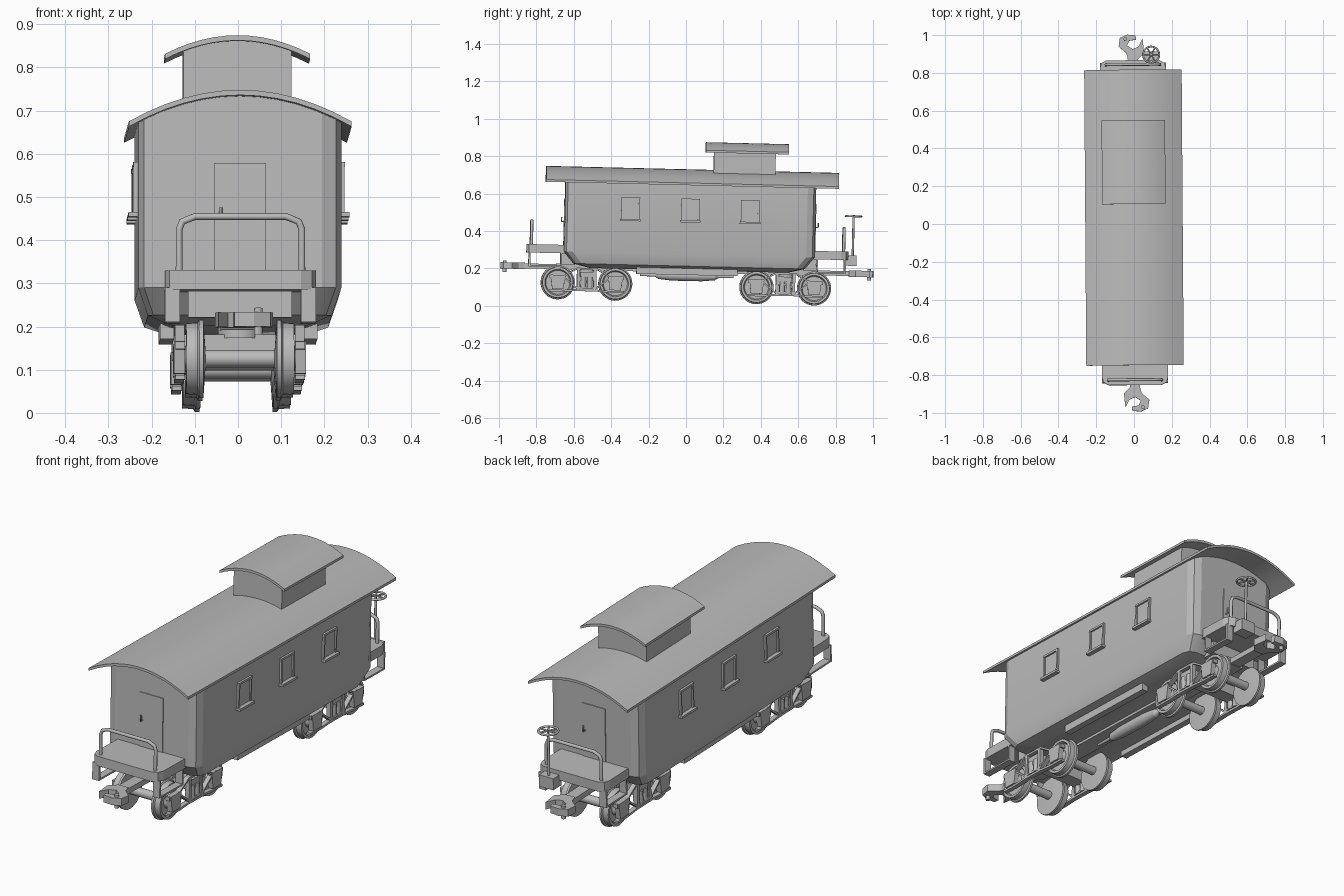
import bpy, bmesh
from math import sin, cos, pi
from mathutils import Matrix, Vector

cube = bpy.data.objects.get("Cube")
if cube:
    bpy.data.objects.remove(cube)

grey = bpy.data.materials.new("plain grey")
grey.use_nodes = True
grey.diffuse_color = (0.5, 0.5, 0.5, 1)
grey.node_tree.nodes["Principled BSDF"].inputs["Base Color"].default_value = (0.5, 0.5, 0.5, 1)

# The whole wagon leans slightly nose-up and is turned a touch
LEAN = Matrix.Rotation(0.007, 4, 'Z') @ Matrix.Rotation(-0.024, 4, 'X')
meshes = []


def add(name, data):
    ob = bpy.data.objects.new(name, data)
    bpy.context.scene.collection.objects.link(ob)
    data.materials.append(grey)
    ob.matrix_basis = LEAN
    return ob


def loft(name, rings, caps=True):
    """Skin closed rings of points, in order."""
    bm = bmesh.new()
    rows = [[bm.verts.new(p) for p in ring] for ring in rings]
    n = len(rows[0])
    for a, b in zip(rows, rows[1:]):
        for i in range(n):
            j = (i + 1) % n
            bm.faces.new((a[i], a[j], b[j], b[i]))
    if caps:
        bm.faces.new(rows[0])
        bm.faces.new(rows[-1])
    bmesh.ops.recalc_face_normals(bm, faces=bm.faces)
    me = bpy.data.meshes.new(name)
    bm.to_mesh(me)
    bm.free()
    meshes.append(add(name, me))


def box(name, x, y, z):
    """Box from three (low, high) ranges."""
    loft(name, [[(x[0], y[0], h), (x[1], y[0], h), (x[1], y[1], h), (x[0], y[1], h)] for h in z])


def lathe(name, centre, axis, profile, n=24):
    """Turn (radius, offset) pairs about the x, y or z axis."""
    c = Vector(centre)
    rings = []
    for r, t in profile:
        ring = []
        for i in range(n):
            p = Vector((t, r * cos(2 * pi * i / n), r * sin(2 * pi * i / n)))
            p = {'x': p, 'y': p.zxy, 'z': p.yzx}[axis]
            ring.append(c + p)
        rings.append(ring)
    loft(name, rings)


def tube(name, points, r, cyclic=False):
    cu = bpy.data.curves.new(name, 'CURVE')
    cu.dimensions = '3D'
    cu.bevel_depth = r
    cu.bevel_resolution = 2
    cu.use_fill_caps = True
    sp = cu.splines.new('POLY')
    sp.points.add(len(points) - 1)
    for q, p in zip(sp.points, points):
        q.co = (*p, 1)
    sp.use_cyclic_u = cyclic
    add(name, cu)


def spread(a, b, n):
    return [a + (b - a) * i / (n - 1) for i in range(n)]


def arched_roof(name, half, top, sag, thick, y0, y1):
    xs = spread(-half, half, 13)
    arc = [(x, top - sag * (x / half) ** 2) for x in xs]
    outline = arc + [(x, z - thick) for x, z in reversed(arc)]
    loft(name, [[(x, y, z) for x, z in outline] for y in (y0, y1)])


# Roofs
arched_roof("main_roof", 0.258, 0.73, 0.073, 0.012, -0.765, 0.80)
arched_roof("cupola_roof", 0.168, 0.877, 0.043, 0.012, 0.085, 0.53)


# Body with chamfered corners, tucked-in belly and arched top
def body_ring(z, dx=0, dy=0):
    hx, y0, y1, r, k = 0.235 - dx, -0.66 + dy, 0.68 - dy, 0.045, 0.013
    xs = spread(r - hx, hx - r, 9)
    pts = [(x, y0) for x in xs]
    pts += [(hx - k, y0 + k), (hx, y0 + r), (hx, y1 - r), (hx - k, y1 - k)]
    pts += [(x, y1) for x in reversed(xs)]
    pts += [(k - hx, y1 - k), (-hx, y1 - r), (-hx, y0 + r), (k - hx, y0 + k)]
    return [(x, y, z if z else 0.722 - 0.073 * (x / 0.258) ** 2) for x, y in pts]


loft("body", [body_ring(0.19, 0.08, 0.14), body_ring(0.212, 0.022, 0.05),
              body_ring(0.275), body_ring(None)])


# Cupola walls
def cupola_ring(top):
    xs = spread(-0.125, 0.125, 9)
    pts = [(x, 0.13) for x in xs] + [(x, 0.46) for x in reversed(xs)]
    return [(x, y, 0.87 - 0.043 * (x / 0.168) ** 2 if top else 0.68) for x, y in pts]


loft("cupola", [cupola_ring(False), cupola_ring(True)])

# Windows along both sides
for s, side in ((1, "left"), (-1, "right")):
    def out(a, b):
        return sorted((s * a, s * b))
    for y in (-0.31, 0.01, 0.33):
        name = side + "_window_"
        box(name + "pane", out(0.23, 0.237), (y - 0.042, y + 0.042), (0.455, 0.568))
        for e in (-1, 1):
            box(name + "post", out(0.23, 0.244), sorted((y + e * 0.04, y + e * 0.05)), (0.455, 0.573))
        box(name + "head", out(0.23, 0.245), (y - 0.05, y + 0.05), (0.563, 0.573))
        box(name + "sill", out(0.23, 0.256), (y - 0.055, y + 0.055), (0.446, 0.457))
    box(side + "_side_sill", out(0.15, 0.182), (-0.27, 0.27), (0.165, 0.205))


# Ends: platform, steps, railing, door and coupler
def make_end(name, f, wall):
    def yr(a, b):
        return sorted((f * a, f * b))
    # Platform with rounded outer corners
    plan = [(-0.175, wall - 0.02), (-0.175, 0.82), (-0.165, 0.847), (-0.14, 0.86),
            (0.14, 0.86), (0.165, 0.847), (0.175, 0.82), (0.175, wall - 0.02)]
    loft(name + "_platform", [[(x, f * y, z) for x, y in plan] for z in (0.265, 0.31)])
    # Hanging steps
    for s in (-1, 1):
        x = sorted((s * 0.14, s * 0.175))
        box(name + "_step_front_plate", x, yr(0.838, 0.848), (0.19, 0.27))
        box(name + "_step_tread", x, yr(wall + 0.01, 0.848), (0.19, 0.198))
        box(name + "_step_back_plate", x, yr(wall + 0.01, wall + 0.018), (0.19, 0.27))
    # Railing hoop
    hoop = [(0.142, 0.3), (0.142, 0.405), (0.135, 0.423), (0.105, 0.435)]
    hoop += [(-x, z) for x, z in reversed(hoop)]
    tube(name + "_railing", [(x, f * 0.835, z) for x, z in hoop], 0.008)
    # Door and handle
    box(name + "_door", (-0.06, 0.06), yr(wall - 0.01, wall + 0.004), (0.3, 0.562))
    tube(name + "_door_handle", [(f * 0.045, f * wall, 0.435), (f * 0.045, f * (wall + 0.016), 0.435),
                                 (f * 0.045, f * (wall + 0.016), 0.46)], 0.004)
    # Coupler shank and hooked head
    box(name + "_coupler_shank", (-0.027, 0.027), yr(0.6, 0.885), (0.18, 0.206))
    hook = [(-0.025, 0), (-0.035, 0.035), (-0.075, 0.07), (-0.068, 0.115), (-0.03, 0.132),
            (0.015, 0.128), (0.018, 0.105), (-0.018, 0.1), (-0.03, 0.075), (0, 0.055),
            (0.03, 0.068), (0.052, 0.11), (0.06, 0.035), (0.025, 0)]
    loft(name + "_coupler_head", [[(f * u, f * (0.866 + v), z) for u, v in hook] for z in (0.176, 0.21)])
    lathe(name + "_coupler_pin", (-f * 0.04, f * 0.975, 0.193), 'z', [(0.01, -0.035), (0.01, 0.027)], 12)
    box(name + "_buffer_beam", (-0.12, 0.12), yr(wall - 0.06, wall + 0.01), (0.205, 0.27))


make_end("front", -1, 0.66)
make_end("rear", 1, 0.68)

# Hand brake on the rear platform
bx, by, bz = 0.097, 0.884, 0.5
box("brake_box", (0.06, 0.134), (0.845, 0.905), (0.235, 0.29))
tube("brake_stem", [(bx, by, 0.28), (bx, by, bz + 0.006)], 0.006)
rim = [(bx + 0.043 * cos(a * pi / 12), by + 0.043 * sin(a * pi / 12), bz) for a in range(24)]
tube("brake_wheel_rim", rim, 0.005, True)
for p in rim[::4]:
    tube("brake_wheel_spoke", [(bx, by, bz), p], 0.004)

# Trucks
AXLE_Z, SPAN = 0.109, 0.154
for yc, truck in ((-0.535, "front"), (0.528, "rear")):
    for y in (yc - SPAN, yc + SPAN):
        lathe(truck + "_axle", (0, y, AXLE_Z), 'x', [(0.02, -0.15), (0.02, 0.15)])
        for s in (-1, 1):
            wheel = [(0.02, 0.08), (0.091, 0.085), (0.091, 0.095), (0.084, 0.099), (0.082, 0.125),
                     (0.07, 0.125), (0.064, 0.112), (0.035, 0.112), (0.03, 0.127), (0.015, 0.127)]
            lathe(truck + "_wheel", (0, y, AXLE_Z), 'x', [(r, s * t) for r, t in wheel], 32)
            # Tapered journal box
            shape = [(-0.04, 0.04), (0.04, 0.04), (0.03, -0.035), (-0.03, -0.035)]
            loft(truck + "_journal_box", [[(s * x, y + u, AXLE_Z + v) for u, v in shape]
                                          for x in (0.128, 0.153)])
    box(truck + "_bolster", (-0.145, 0.145), (yc - 0.035, yc + 0.035), (0.12, 0.168))
    lathe(truck + "_pivot", (0, yc, 0.18), 'z', [(0.05, -0.02), (0.05, 0.02)])
    for s in (-1, 1):
        # Arch-bar side frame
        bars = {"upper": [(0.2, 0.148), (0.12, 0.15), (0.055, 0.19)],
                "lower": [(0.2, 0.14), (0.12, 0.14), (0.055, 0.088)],
                "tie": [(0.2, 0.07), (0.12, 0.07), (0.055, 0.075)]}
        for bar, half in bars.items():
            path = [(-u, v) for u, v in half] + half[::-1]
            outline = path + [(u, v - 0.01) for u, v in reversed(path)]
            loft(truck + "_frame_" + bar, [[(s * x, yc + u, v) for u, v in outline]
                                           for x in (0.128, 0.15)])
        for e in (-1, 1):
            box(truck + "_frame_column", sorted((s * 0.128, s * 0.15)),
                sorted((yc + e * 0.036, yc + e * 0.052)), (0.068, 0.188))
            lathe(truck + "_spring", (s * 0.138, yc + e * 0.017, 0.11), 'z',
                  [(0.015, -0.032), (0.015, 0.032)], 16)

# Underframe and air cylinder
box("centre_sill", (-0.045, 0.045), (-0.7, 0.7), (0.178, 0.21))
lathe("air_cylinder", (0, 0, 0.16), 'y',
      [(0.006, -0.25), (0.008, -0.17), (0.02, -0.15), (0.027, -0.08), (0.027, 0.08),
       (0.02, 0.15), (0.008, 0.17), (0.006, 0.25)])

# Smooth the round parts, keep the edges crisp
bpy.ops.object.select_all(action='DESELECT')
for ob in meshes:
    ob.select_set(True)
bpy.context.view_layer.objects.active = meshes[0]
bpy.ops.object.shade_smooth_by_angle(angle=0.35)
